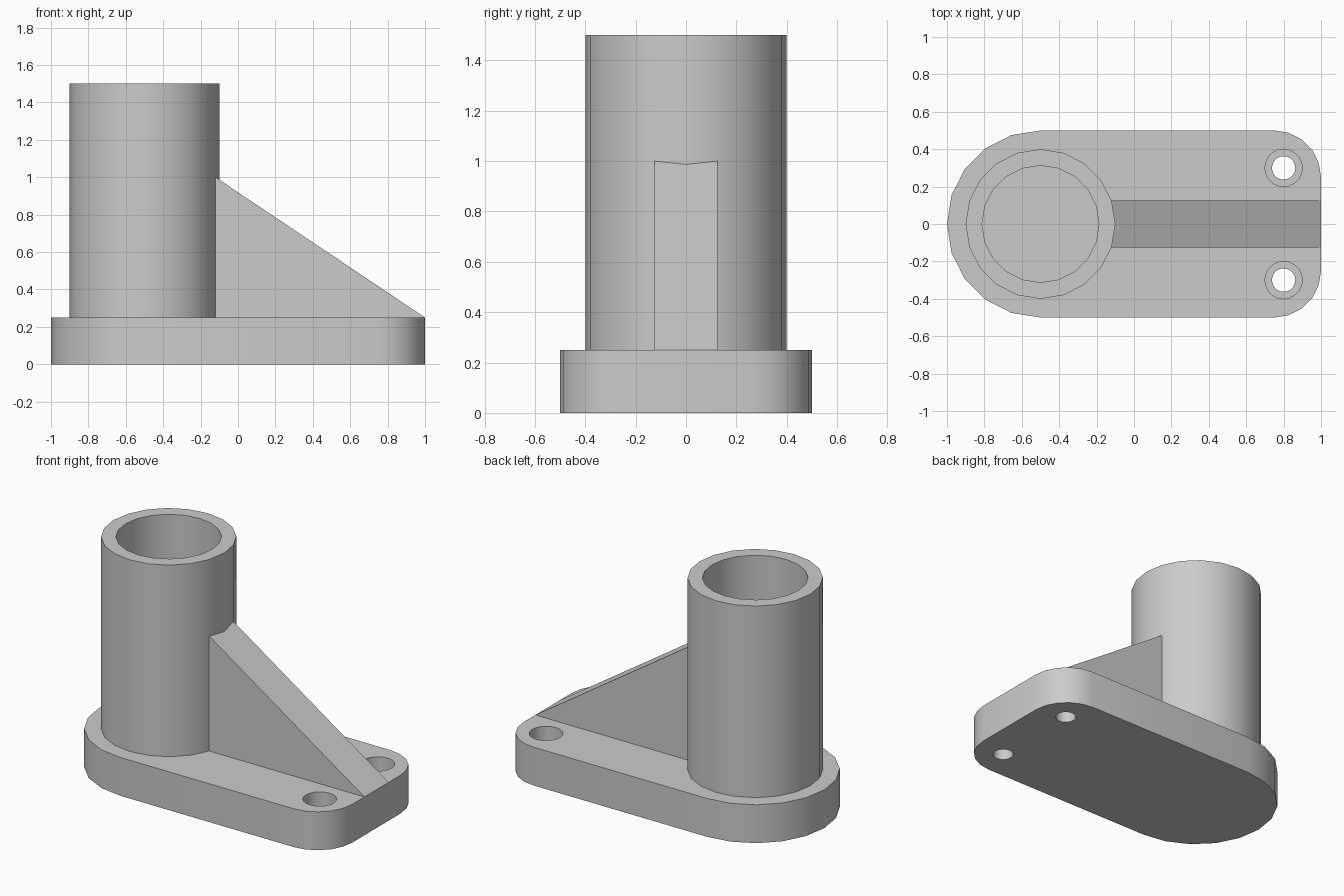
import bpy, bmesh, math
from mathutils import Matrix

cube = bpy.data.objects.get("Cube")
if cube:
    bpy.data.objects.remove(cube)

SEG = 20            # sides of every full circle
PLATE_H = 0.25
TOWER_X = -0.5

grey = bpy.data.materials.new("light_grey")
grey.use_nodes = True
grey.diffuse_color = (0.6, 0.6, 0.6, 1)
grey.node_tree.nodes["Principled BSDF"].inputs["Base Color"].default_value = grey.diffuse_color


def add_object(name, bm):
    bmesh.ops.recalc_face_normals(bm, faces=bm.faces)
    mesh = bpy.data.meshes.new(name)
    bm.to_mesh(mesh)
    bm.free()
    mesh.materials.append(grey)
    obj = bpy.data.objects.new(name, mesh)
    bpy.context.collection.objects.link(obj)
    return obj


def extrude_profile(name, points, vector):
    bm = bmesh.new()
    face = bm.faces.new([bm.verts.new(p) for p in points])
    new = bmesh.ops.extrude_face_region(bm, geom=[face], use_keep_orig=True)["geom"]
    bmesh.ops.translate(bm, vec=vector, verts=[v for v in new if isinstance(v, bmesh.types.BMVert)])
    return add_object(name, bm)


def arc(cx, cy, r, start, end, z=0.0):
    steps = round(abs(end - start) / 360 * SEG)
    angles = [math.radians(start + (end - start) * i / steps) for i in range(steps + 1)]
    return [(cx + r * math.cos(a), cy + r * math.sin(a), z) for a in angles]


def cut_hole(target, x, y, r, bottom, top):
    bm = bmesh.new()
    bmesh.ops.create_cone(bm, cap_ends=True, segments=SEG, radius1=r, radius2=r, depth=top - bottom,
                          matrix=Matrix.Translation((x, y, (top + bottom) / 2)))
    cutter = add_object("hole_cutter", bm)
    cutter.hide_render = True
    mod = target.modifiers.new("hole", 'BOOLEAN')
    mod.operation = 'DIFFERENCE'
    mod.solver = 'EXACT'
    mod.object = cutter
    bpy.context.view_layer.objects.active = target
    bpy.ops.object.modifier_apply(modifier=mod.name)
    bpy.data.objects.remove(cutter)


# Base plate: round end under the tower, rounded corners at the other end
outline = arc(TOWER_X, 0, 0.5, 90, 270) + arc(0.75, -0.25, 0.25, -90, 0) + arc(0.75, 0.25, 0.25, 0, 90)
base_plate = extrude_profile("base_plate", outline, (0, 0, PLATE_H))

# Counterbored screw holes
for side in (-1, 1):
    cut_hole(base_plate, 0.8, side * 0.3, 0.0625, -0.1, 0.4)
    cut_hole(base_plate, 0.8, side * 0.3, 0.1, 0.125, 0.4)

# Hollow tower: closed wall profile turned round its axis
bm = bmesh.new()
wall = [(0.4, 0.2), (0.4, 1.5), (0.3125, 1.5), (0.3125, 0.2)]
verts = [bm.verts.new((TOWER_X + r, 0, z)) for r, z in wall]
edges = [bm.edges.new((verts[i], verts[(i + 1) % 4])) for i in range(4)]
bmesh.ops.spin(bm, geom=verts + edges, cent=(TOWER_X, 0, 0), axis=(0, 0, 1),
               angle=math.tau, steps=SEG, use_merge=True)
bmesh.ops.remove_doubles(bm, verts=bm.verts, dist=0.0001)
tower = add_object("tower", bm)

# Sloping rib, its inner end buried in the tower wall
slope = 0.75 / 1.12
inner = -0.16
rib_side = [(inner, -0.125, PLATE_H), (1, -0.125, PLATE_H), (inner, -0.125, PLATE_H + slope * (1 - inner))]
rib = extrude_profile("support_rib", rib_side, (0, 0.25, 0))

# Smooth the round walls, keep the corners sharp
bpy.ops.object.select_all(action='DESELECT')
for obj in (base_plate, tower):
    obj.select_set(True)
bpy.context.view_layer.objects.active = tower
bpy.ops.object.shade_smooth_by_angle(angle=math.radians(30))
